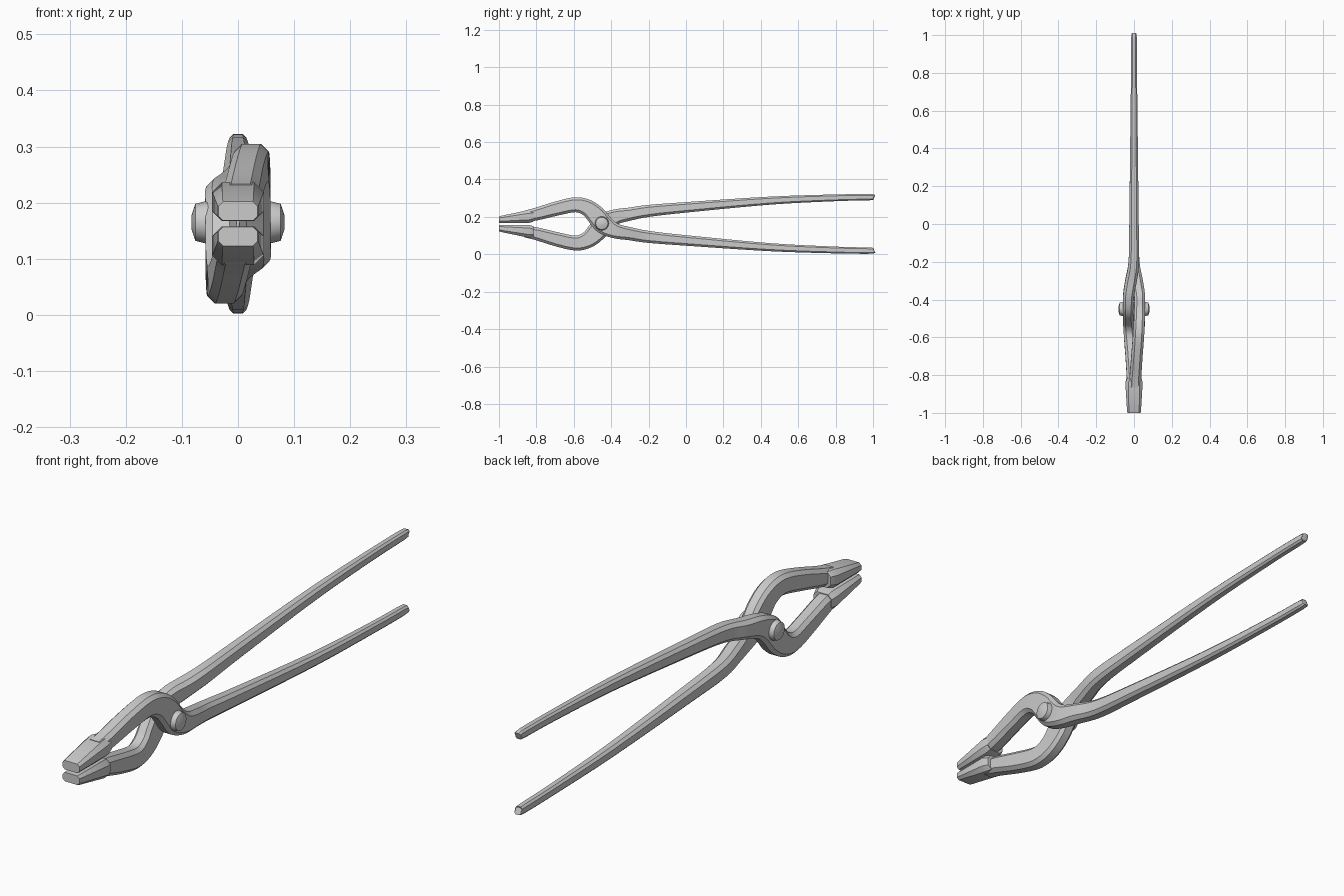
import bpy, bmesh, math
from mathutils import Vector

if "Cube" in bpy.data.objects:
    bpy.data.objects.remove(bpy.data.objects["Cube"])

MID = 0.1625  # height of the axis that swaps the two halves


def finish(name, bm, angle=40):
    bmesh.ops.recalc_face_normals(bm, faces=bm.faces)
    me = bpy.data.meshes.new(name)
    bm.to_mesh(me)
    bm.free()
    ob = bpy.data.objects.new(name, me)
    bpy.context.collection.objects.link(ob)
    bpy.ops.object.select_all(action='DESELECT')
    ob.select_set(True)
    bpy.context.view_layer.objects.active = ob
    bpy.ops.object.shade_smooth_by_angle(angle=math.radians(angle))
    return ob


def loft(name, stations, steps, chamfer, upright=False):
    """Chamfered bar through stations (y, z, thickness, x centre, width)."""
    pts = []
    n = len(stations)
    for i in range(n - 1):
        p = [stations[min(max(i + k, 0), n - 1)] for k in (-1, 0, 1, 2)]
        for s in range(steps):
            t = s / steps
            pts.append([0.5 * (2 * b + (c - a) * t + (2 * a - 5 * b + 4 * c - d) * t * t
                               + (3 * b - a - 3 * c + d) * t ** 3)
                        for a, b, c, d in zip(*p)])
    pts.append(list(stations[-1]))
    bm = bmesh.new()
    rings = []
    for i, (y, z, th, xc, w) in enumerate(pts):
        q0, q1 = pts[max(i - 1, 0)], pts[min(i + 1, len(pts) - 1)]
        tan = Vector((0, q1[0] - q0[0], q1[1] - q0[1])).normalized()
        up = Vector((0, 0, 1)) if upright else Vector((0, -tan.z, tan.y))
        a, b = w / 2, th / 2
        c = chamfer * min(a, b)
        prof = [(a, -b + c), (a, b - c), (a - c, b), (-a + c, b),
                (-a, b - c), (-a, -b + c), (-a + c, -b), (a - c, -b)]
        rings.append([bm.verts.new(Vector((xc + u, y, z)) + up * v) for u, v in prof])
    for r, s in zip(rings, rings[1:]):
        for k in range(8):
            bm.faces.new((r[k], r[(k + 1) % 8], s[(k + 1) % 8], s[k]))
    bm.faces.new(rings[0])
    bm.faces.new(rings[-1])
    return finish(name, bm)


def opposite(ob, name):
    """Second half: the same part turned half a revolution about the long axis."""
    two = ob.copy()
    two.name = name
    two.rotation_euler = (0, math.pi, 0)
    two.location.z = 2 * MID
    bpy.context.collection.objects.link(two)


# bow, pivot and rein forged as one bar
bar = loft("upper_bow_and_lower_rein", [
    (-0.86, 0.204, 0.060, 0.005, 0.062),
    (-0.80, 0.215, 0.068, 0.008, 0.062),
    (-0.69, 0.245, 0.076, 0.016, 0.060),
    (-0.59, 0.265, 0.080, 0.024, 0.060),
    (-0.525, 0.247, 0.090, 0.028, 0.058),
    (-0.478, 0.205, 0.104, 0.030, 0.056),
    (-0.440, 0.160, 0.104, 0.030, 0.056),
    (-0.380, 0.126, 0.082, 0.029, 0.058),
    (-0.300, 0.110, 0.070, 0.016, 0.062),
    (-0.200, 0.093, 0.064, 0.001, 0.056),
    (0.0, 0.074, 0.056, 0.0, 0.050),
    (0.45, 0.038, 0.043, 0.0, 0.040),
    (0.80, 0.023, 0.036, 0.0, 0.032),
    (0.985, 0.0195, 0.033, 0.0, 0.030),
    (1.0, 0.0195, 0.024, 0.0, 0.022)], 4, 0.45)
opposite(bar, "lower_bow_and_upper_rein")

# gripping jaw, wider than the bow behind it
jaw = loft("upper_jaw", [
    (-1.0, 0.185, 0.034, 0.0, 0.070),
    (-0.99, 0.1865, 0.038, 0.0, 0.074),
    (-0.84, 0.202, 0.069, 0.0, 0.092),
    (-0.815, 0.205, 0.060, 0.002, 0.076)], 1, 0.5, True)
opposite(jaw, "lower_jaw")

# rivet with a low domed head at each end
bm = bmesh.new()
outline = [(-0.083, 0.012), (-0.076, 0.033), (-0.056, 0.038),
           (0.056, 0.038), (0.076, 0.033), (0.083, 0.012)]
N = 16
rings = [[bm.verts.new((x, -0.45 + r * math.cos(k * math.tau / N),
                        0.165 + r * math.sin(k * math.tau / N))) for k in range(N)]
         for x, r in outline]
for r, s in zip(rings, rings[1:]):
    for k in range(N):
        bm.faces.new((r[k], r[(k + 1) % N], s[(k + 1) % N], s[k]))
bm.faces.new(rings[0])
bm.faces.new(rings[-1])
finish("pivot_rivet", bm)
